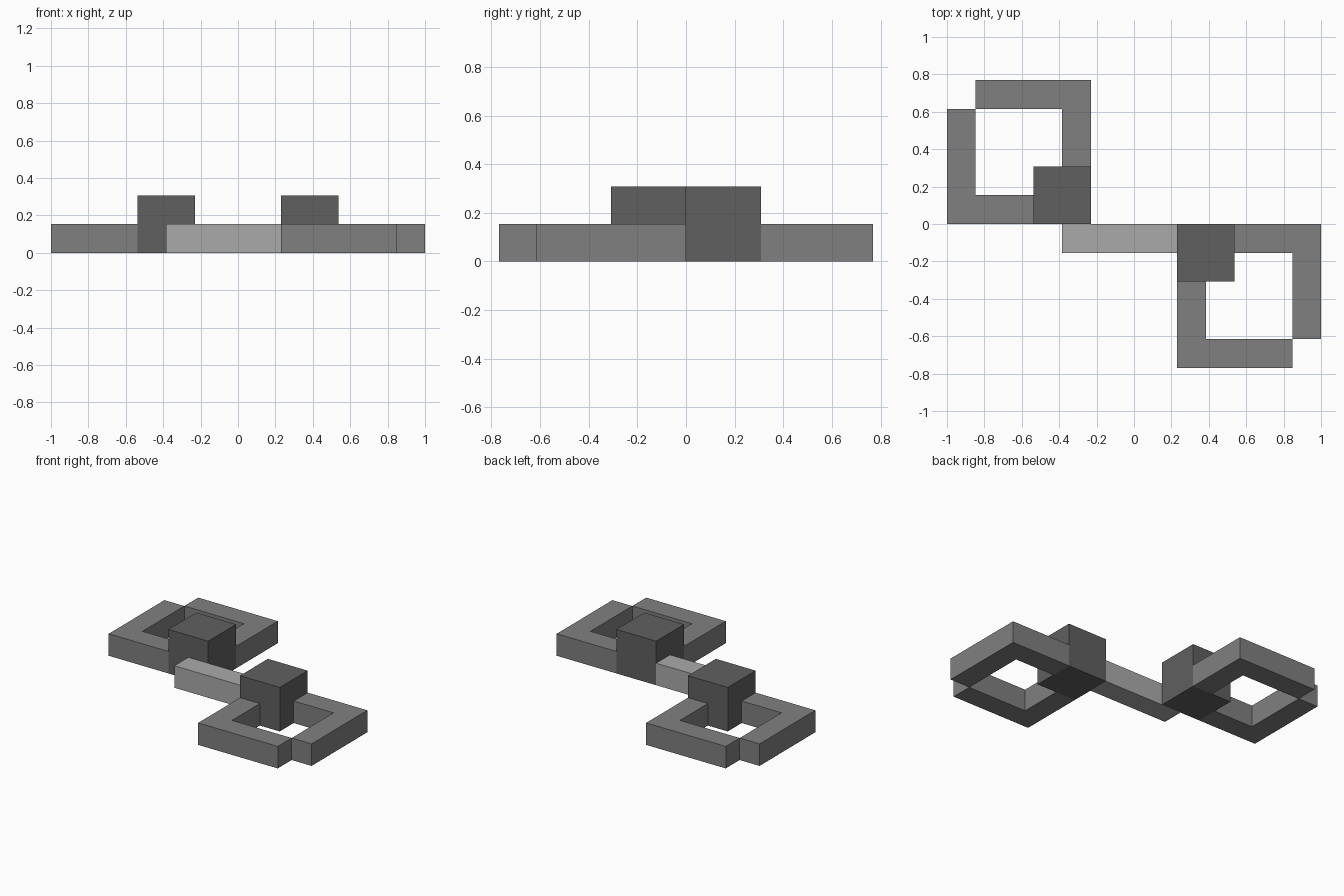
import bpy
import bmesh

if "Cube" in bpy.data.objects:
    bpy.data.objects.remove(bpy.data.objects["Cube"])

U = 2 / 13  # one grid unit: the model is 13 units long


def material(name, value):
    mat = bpy.data.materials.new(name)
    mat.diffuse_color = (value, value, value, 1)
    mat.use_nodes = True
    mat.node_tree.nodes["Principled BSDF"].inputs["Base Color"].default_value = mat.diffuse_color
    return mat


mid_grey = material("mid grey", 0.216)
dark_grey = material("dark grey", 0.117)
light_grey = material("light grey", 0.402)


def prism(name, outline, height, mat, turn=1):
    """Extrude a plan outline upward; turn=-1 rotates it half a turn about z."""
    bm = bmesh.new()
    face = bm.faces.new([bm.verts.new((turn * x * U, turn * y * U, 0)) for x, y in outline])
    top = bmesh.ops.extrude_face_region(bm, geom=[face])["geom"]
    bmesh.ops.translate(bm, vec=(0, 0, height * U),
                        verts=[v for v in top if isinstance(v, bmesh.types.BMVert)])
    bmesh.ops.recalc_face_normals(bm, faces=bm.faces)
    mesh = bpy.data.meshes.new(name)
    bm.to_mesh(mesh)
    bm.free()
    mesh.materials.append(mat)
    obj = bpy.data.objects.new(name, mesh)
    bpy.context.collection.objects.link(obj)


def rect(x0, x1, y0, y1):
    return [(x0, y0), (x1, y0), (x1, y1), (x0, y1)]


# Two lens frames with hinge blocks, the second turned half round
for side, turn in (("left", 1), ("right", -1)):
    prism(side + "_frame_outer",
          [(-6.5, 0), (-3.5, 0), (-3.5, 1), (-5.5, 1), (-5.5, 4), (-6.5, 4)], 1, mid_grey, turn)
    prism(side + "_frame_inner",
          [(-2.5, 2), (-1.5, 2), (-1.5, 5), (-5.5, 5), (-5.5, 4), (-2.5, 4)], 1, mid_grey, turn)
    prism(side + "_block", rect(-3.5, -1.5, 0, 2), 2, dark_grey, turn)

# Bar joining the two blocks
prism("bridge", rect(-2.5, 1.5, -1, 0), 1, light_grey)
